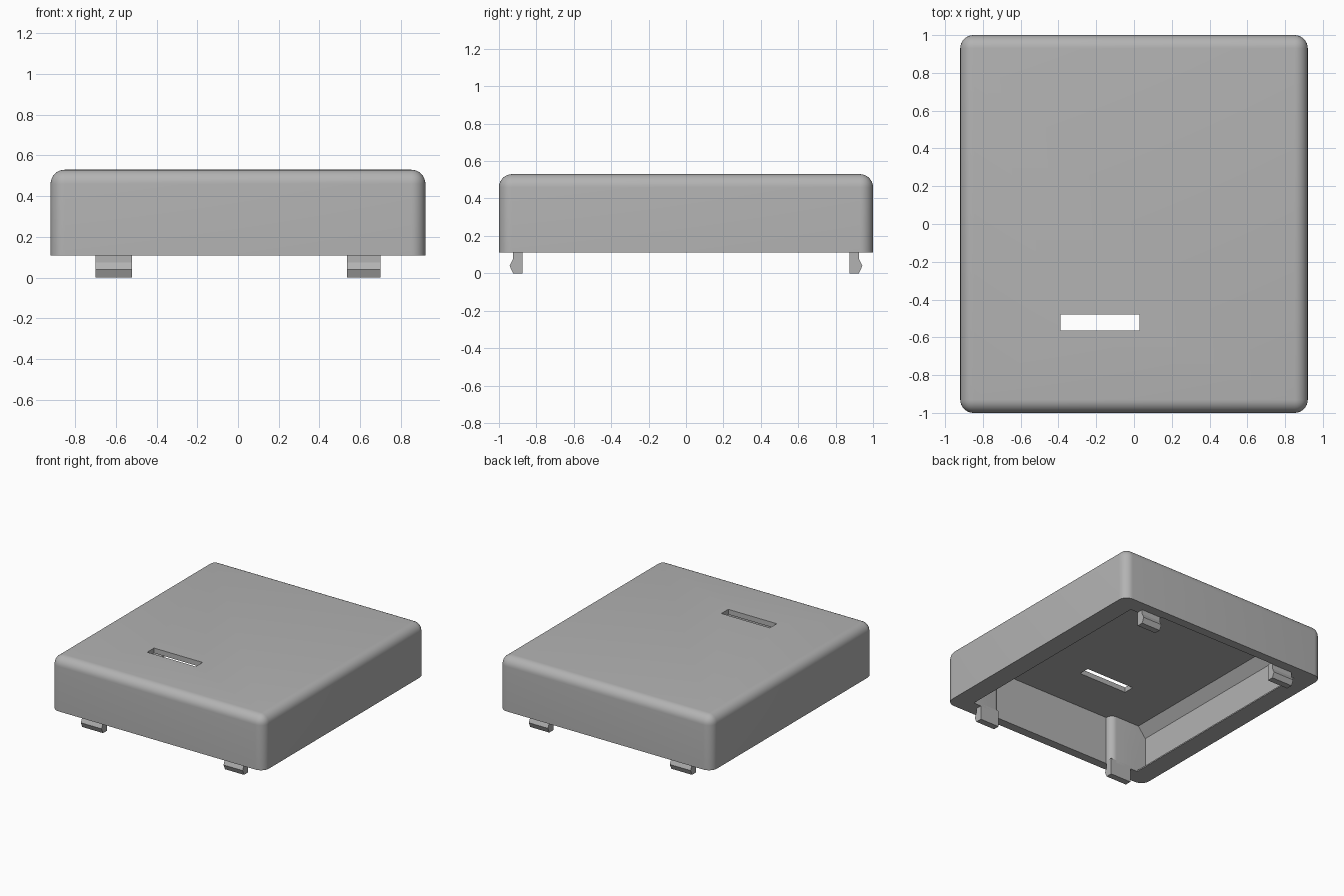
import bpy
import bmesh
from math import sin, cos, pi, radians
from mathutils import Vector

cube = bpy.data.objects.get("Cube")
if cube:
    bpy.data.objects.remove(cube, do_unlink=True)

grey = bpy.data.materials.new("plain_grey")
grey.use_nodes = True
colour = (0.45, 0.45, 0.45, 1)
grey.diffuse_color = colour
grey.node_tree.nodes["Principled BSDF"].inputs["Base Color"].default_value = colour

RIM, TOP, CEILING = 0.11, 0.53, 0.49
HALF_X, HALF_Y, RADIUS = 0.92, 1.0, 0.07


def make_object(name, bm):
    bmesh.ops.recalc_face_normals(bm, faces=bm.faces)
    mesh = bpy.data.meshes.new(name)
    bm.to_mesh(mesh)
    bm.free()
    mesh.materials.append(grey)
    obj = bpy.data.objects.new(name, mesh)
    bpy.context.collection.objects.link(obj)
    return obj


def extrude(name, points, direction):
    """Solid prism from a closed outline of 3D points."""
    bm = bmesh.new()
    face = bm.faces.new([bm.verts.new(p) for p in points])
    result = bmesh.ops.extrude_face_region(bm, geom=[face], use_keep_orig=True)
    moved = [v for v in result["geom"] if isinstance(v, bmesh.types.BMVert)]
    bmesh.ops.translate(bm, verts=moved, vec=Vector(direction))
    return make_object(name, bm)


def cut(target, cutter):
    cutter.hide_render = True
    mod = target.modifiers.new("cut", "BOOLEAN")
    mod.operation = "DIFFERENCE"
    mod.solver = "EXACT"
    mod.object = cutter
    bpy.context.view_layer.objects.active = target
    bpy.ops.object.modifier_apply(modifier=mod.name)
    bpy.data.objects.remove(cutter, do_unlink=True)


# Cover: block with rounded sides and top, square bottom rim
bm = bmesh.new()
bmesh.ops.create_cube(bm, size=1)
for v in bm.verts:
    v.co = (v.co.x * 2 * HALF_X, v.co.y * 2 * HALF_Y, TOP if v.co.z > 0 else RIM)
round_edges = [e for e in bm.edges if max(v.co.z for v in e.verts) > RIM + 0.1]
bmesh.ops.bevel(bm, geom=round_edges, offset=RADIUS, segments=8, profile=0.5,
                affect="EDGES")
cover = make_object("cover", bm)

# Main cavity: recessed side walls with a bottom lip and a sloped upper edge
side = [(0.765, 0.05), (0.765, 0.12), (0.84, 0.16), (0.84, 0.41), (0.775, CEILING)]
section = side + [(-x, z) for x, z in reversed(side)]
inner_y = 0.875
cut(cover, extrude("cavity_cutter", [(x, -inner_y, z) for x, z in section],
                   (0, 2 * inner_y, 0)))

# Deeper middle bay at front and back, leaving rounded corner posts
wall_y, post_x, r = 0.93, 0.52, 0.05
arc = [(post_x + r - r * cos(a), wall_y - 0.005 - r * sin(a))
       for a in [i * pi / 12 for i in range(7)]]
quarter = [(post_x, wall_y)] + arc + [(post_x + r, 0.8)]
half = quarter + [(x, -y) for x, y in reversed(quarter)]
plan = half + [(-x, -y) for x, y in half]
cut(cover, extrude("bay_cutter", [(x, y, 0.05) for x, y in plan],
                   (0, 0, CEILING - 0.05)))

# Slot through the top
slot = [(-0.39, -0.565), (0.03, -0.565), (0.03, -0.48), (-0.39, -0.48)]
cut(cover, extrude("slot_cutter", [(x, y, 0.4) for x, y in slot], (0, 0, 0.3)))

bpy.ops.object.select_all(action="DESELECT")
cover.select_set(True)
bpy.context.view_layer.objects.active = cover
bpy.ops.object.shade_smooth_by_angle(angle=radians(30))

# Snap clips: hooked tabs hanging below the corner posts
hook = [(0.875, RIM + 0.02), (0.926, RIM + 0.02), (0.926, 0.075), (0.943, 0.04),
        (0.925, 0), (0.875, 0)]
for y_name, sy in (("front", -1), ("back", 1)):
    for x_name, x0, x1 in (("right", -0.70, -0.52), ("left", 0.535, 0.70)):
        extrude(f"{y_name}_{x_name}_clip", [(x0, sy * y, z) for y, z in hook],
                (x1 - x0, 0, 0))
